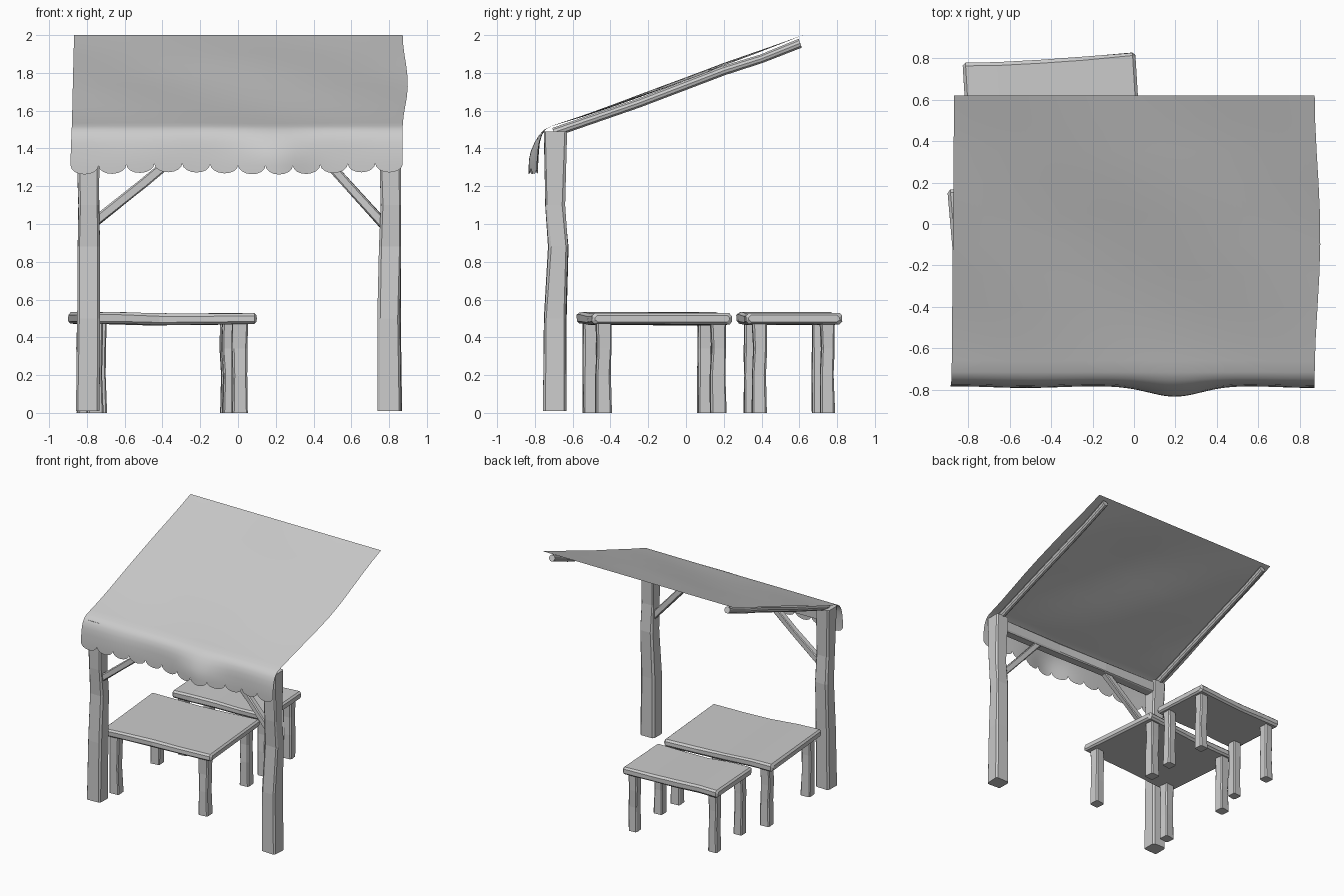
import bpy, math, random
from mathutils import Vector, Matrix

if "Cube" in bpy.data.objects:
    bpy.data.objects.remove(bpy.data.objects["Cube"])

random.seed(4)


def make(name, verts, faces, smooth=False):
    me = bpy.data.meshes.new(name)
    me.from_pydata(verts, [], faces)
    me.update()
    ob = bpy.data.objects.new(name, me)
    bpy.context.collection.objects.link(ob)
    for p in me.polygons:
        p.use_smooth = smooth
    return ob


def loft(name, stations, chamfer=0.012, sides=0, jit=0.0):
    """Timber along stations (centre, half width, half height)."""
    st = [(Vector(c), a, b) for c, a, b in stations]
    d = (st[-1][0] - st[0][0]).normalized()
    ref = Vector((0, 1, 0)) if abs(d.z) > 0.9 else Vector((0, 0, 1))
    u = ref.cross(d).normalized() if abs(d.z) < 0.9 else Vector((1, 0, 0))
    v = d.cross(u).normalized()
    verts, faces = [], []
    for c, a, b in st:
        if sides:
            prof = [(a * math.cos(2 * math.pi * k / sides),
                     b * math.sin(2 * math.pi * k / sides)) for k in range(sides)]
        else:
            e = chamfer
            prof = [(a, -b + e), (a, b - e), (a - e, b), (-a + e, b),
                    (-a, b - e), (-a, -b + e), (-a + e, -b), (a - e, -b)]
        for p, q in prof:
            verts.append(c + u * (p + random.uniform(-jit, jit))
                         + v * (q + random.uniform(-jit, jit)))
    n = sides or 8
    for i in range(len(st) - 1):
        for k in range(n):
            m = (k + 1) % n
            faces.append((i * n + k, i * n + m, (i + 1) * n + m, (i + 1) * n + k))
    faces.append(tuple(reversed(range(n))))
    faces.append(tuple(range((len(st) - 1) * n, len(st) * n)))
    return make(name, verts, faces)


# Front posts, slightly crooked
for name, x, s in (("left_post", -0.795, 1), ("right_post", 0.803, -1)):
    loft(name, [((x, -0.695, 0.01), .063, .060),
                ((x + .003 * s, -0.692, 0.5), .060, .058),
                ((x + .004, -0.676, 0.88), .058, .052),
                ((x + .006, -0.694, 1.1), .056, .052),
                ((x, -0.693, 1.49), .060, .061)], 0.012, jit=0.003)

# Cross beam and angled braces
loft("cross_beam", [((-0.76, -0.69, 1.43), .042, .048),
                    ((-0.25, -0.68, 1.425), .040, .045),
                    ((0.2, -0.70, 1.435), .042, .045),
                    ((0.77, -0.69, 1.43), .042, .048)], 0.01, jit=0.003)
loft("left_brace", [((-0.76, -0.69, 1.01), .026, .025),
                    ((-0.50, -0.685, 1.215), .024, .025),
                    ((-0.27, -0.69, 1.41), .026, .025)], 0.007, jit=0.002)
loft("right_brace", [((0.77, -0.69, 1.00), .026, .025),
                     ((0.60, -0.685, 1.185), .024, .025),
                     ((0.40, -0.69, 1.41), .026, .025)], 0.007, jit=0.002)

# Round rafters carrying the cloth
for name, x in (("left_rafter", -0.80), ("right_rafter", 0.80)):
    loft(name, [((x, -0.70, 1.485), .026, .026),
                ((x + .006, -0.25, 1.64), .025, .025),
                ((x - .006, 0.20, 1.812), .026, .026),
                ((x, 0.40, 1.875), .024, .024),
                ((x, 0.605, 1.957), .026, .026)], sides=10)

# Cloth awning with a scalloped valance
N, STEP = 12, 8
prof = [(.62, 2.0), (.5, 1.955), (.35, 1.90), (.2, 1.846), (.05, 1.788),
        (-.1, 1.732), (-.25, 1.677), (-.4, 1.622), (-.55, 1.57), (-.66, 1.535),
        (-.715, 1.518), (-.745, 1.50), (-.764, 1.472), (-.776, 1.435),
        (-.782, 1.39), (-.785, 1.35), (-.787, 1.315)]
xs, dip = [], []
for i in range(N):
    for k in range(STEP + (i == N - 1)):
        a = math.pi * k / STEP
        xs.append(-1 + (2 * i + 1 - math.cos(a)) / N)
        dip.append(math.sin(a))
verts, faces = [], []
rows, cols = len(prof) + 1, len(xs)
for r in range(rows):
    y, z = prof[min(r, len(prof) - 1)]
    w = max(0, min(1, (1.52 - z) / 0.15))
    t = min(1, max(0, (0.62 - y) / 1.36))
    edge_r = 0.872 + 0.027 * math.sin(math.pi * t) ** 2
    edge_l = 0.868 + 0.012 * t + 0.006 * w
    for s, dp in zip(xs, dip):
        x = s * (edge_r if s > 0 else edge_l)
        bulge = 0.042 * math.exp(-((x - 0.2) / 0.17) ** 2) + 0.004 * math.sin(9 * x)
        sag = 0.008 * math.sin(math.pi * t) * math.sin(5 * x + 4 * y)
        zz = z + sag + 0.006 * w * math.cos(6 * x + 2)
        if r == rows - 1:
            zz -= 0.047 * dp
        verts.append((x, y - bulge * w, zz))
for r in range(rows - 1):
    for c in range(cols - 1):
        i = r * cols + c
        faces.append((i, i + cols, i + cols + 1, i + 1))
make("cloth_awning", verts, faces, True)


# Tables: chunky wobbly slab on four legs
def table(name, cx, cy, w, d, rot, lx, ly, leg):
    m = Matrix.Translation((cx, cy, 0)) @ Matrix.Rotation(math.radians(rot), 4, 'Z')
    a, b = w / 2, d / 2
    top = loft(name + "_top", [((-a, 0, .500), b - .014, .018),
                               ((-a + .014, 0, .502), b, .031),
                               ((-a * .6, -.003, .503), b - .004, .031),
                               ((-a * .1, .004, .496), b - .012, .031),
                               ((a * .4, 0, .496), b - .006, .029),
                               ((a - .014, 0, .499), b, .030),
                               ((a, 0, .499), b - .014, .018)], 0.014, jit=0.002)
    top.matrix_world = m
    for sx, nx in ((-1, "left"), (1, "right")):
        for sy, ny in ((-1, "front"), (1, "back")):
            x, y = sx * lx, sy * ly
            ob = loft(f"{name}_{ny}_{nx}_leg",
                      [((x, y, 0), leg, leg),
                       ((x + .003 * sy, y - .003, .2), leg * .93, leg * .95),
                       ((x - .003, y + .003 * sx, .34), leg * .96, leg * .92),
                       ((x, y, .48), leg, leg)], 0.009, jit=0.002)
            ob.matrix_world = m


table("front_table", -0.40, -0.167, 0.94, 0.745, 5, 0.385, 0.305, 0.041)
table("back_table", -0.395, 0.547, 0.835, 0.51, 3.5, 0.35, 0.18, 0.038)
